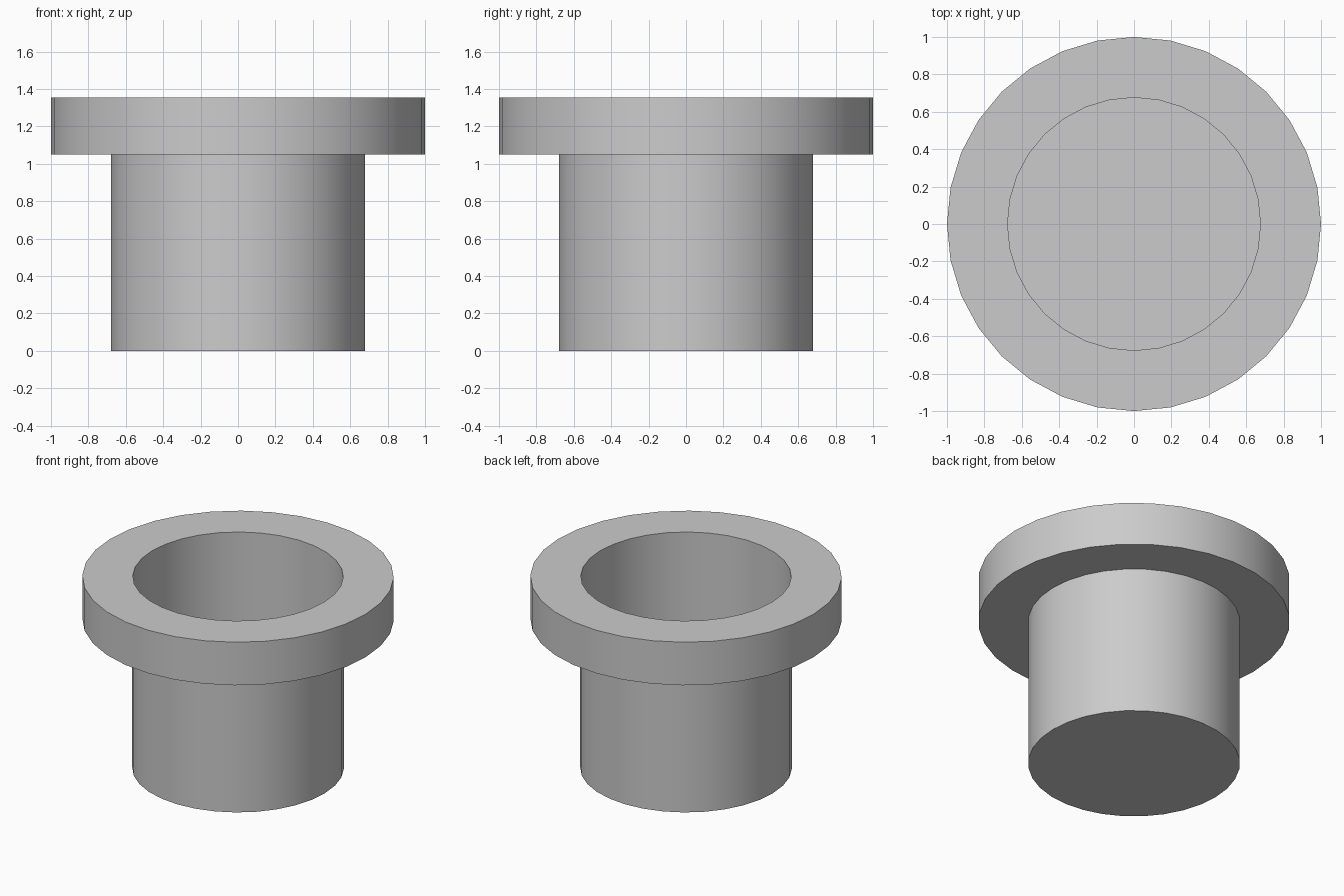
import bpy, bmesh, math

if "Cube" in bpy.data.objects:
    bpy.data.objects.remove(bpy.data.objects["Cube"])

SIDES = 32

grey = bpy.data.materials.new("plain grey")
grey.diffuse_color = (0.6, 0.6, 0.6, 1.0)
grey.use_nodes = True
grey.node_tree.nodes["Principled BSDF"].inputs["Base Color"].default_value = grey.diffuse_color

# Cross-section (radius, height): floor underside, barrel, flange, thin-walled bore, floor
profile = [(0, 0), (0.68, 0), (0.68, 1.05), (1.0, 1.05), (1.0, 1.355),
           (0.676, 1.355), (0.676, 0.004), (0, 0.004)]


def lathe(name, points, material):
    """Revolve a profile around z into a closed solid."""
    bm = bmesh.new()
    verts = [bm.verts.new((r, 0, z)) for r, z in points]
    edges = [bm.edges.new(pair) for pair in zip(verts, verts[1:])]
    bmesh.ops.spin(bm, geom=verts + edges, cent=(0, 0, 0), axis=(0, 0, 1),
                   angle=math.tau, steps=SIDES, use_duplicate=False)
    bmesh.ops.remove_doubles(bm, verts=bm.verts, dist=0.0005)
    bmesh.ops.recalc_face_normals(bm, faces=bm.faces)
    mesh = bpy.data.meshes.new(name)
    bm.to_mesh(mesh)
    bm.free()
    mesh.materials.append(material)
    obj = bpy.data.objects.new(name, mesh)
    bpy.context.collection.objects.link(obj)
    return obj


# Flanged cup, smooth around with sharp rims
cup = lathe("flanged_cup", profile, grey)
bpy.context.view_layer.objects.active = cup
cup.select_set(True)
bpy.ops.object.shade_smooth_by_angle(angle=math.radians(30))
